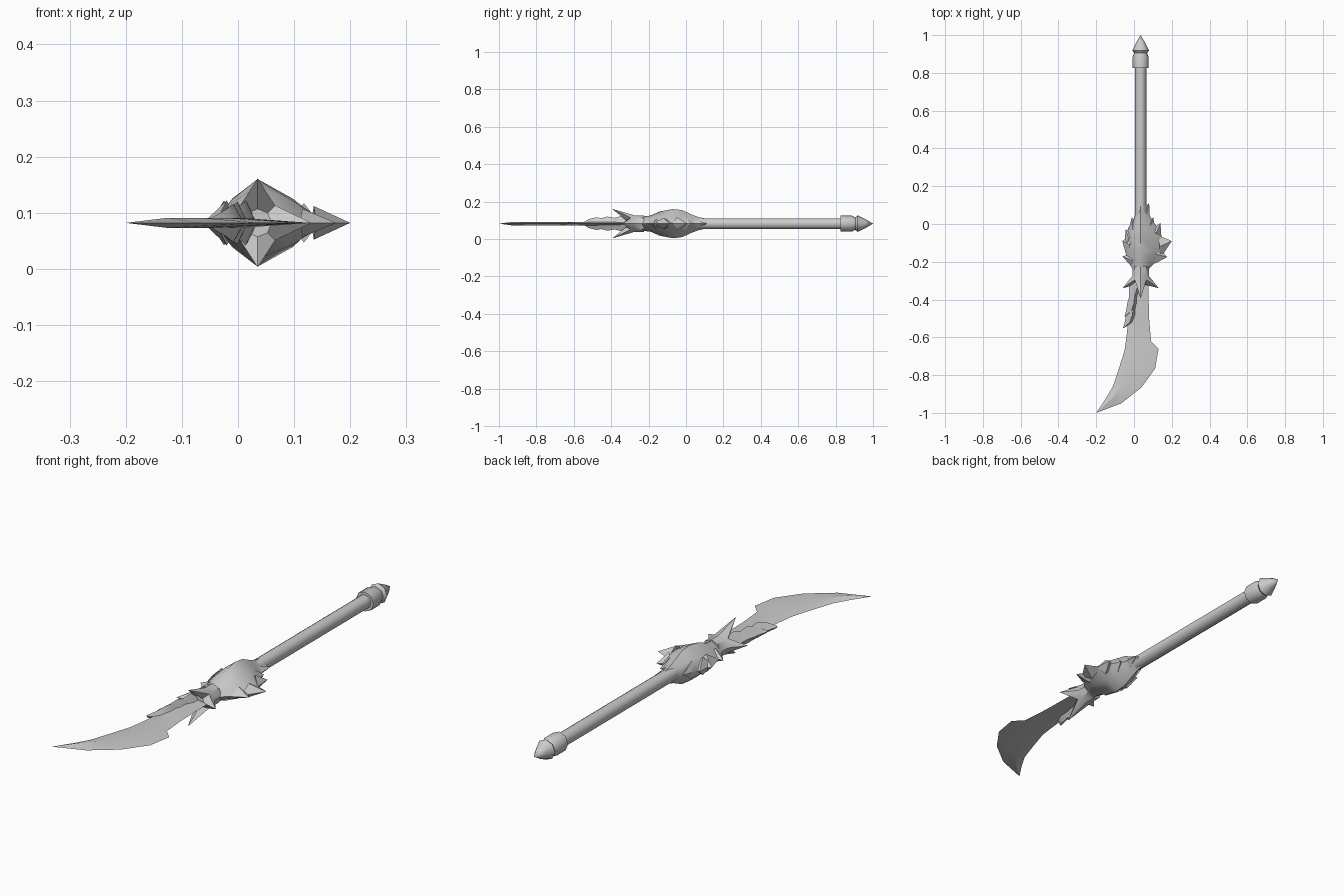
import bpy, bmesh, math

if "Cube" in bpy.data.objects:
    bpy.data.objects.remove(bpy.data.objects["Cube"])

CX, CZ = 0.035, 0.082   # weapon's long axis


def loft(name, rings, angle=35):
    """Skin a closed surface through equal-length point rings."""
    bm = bmesh.new()
    vr = [[bm.verts.new(p) for p in r] for r in rings]
    n = len(vr[0])
    for a, b in zip(vr, vr[1:]):
        for i in range(n):
            j = (i + 1) % n
            bm.faces.new((a[i], a[j], b[j], b[i]))
    bm.faces.new(vr[0])
    bm.faces.new(vr[-1])
    bmesh.ops.remove_doubles(bm, verts=bm.verts, dist=0.0003)
    bmesh.ops.recalc_face_normals(bm, faces=bm.faces)
    me = bpy.data.meshes.new(name)
    bm.to_mesh(me)
    bm.free()
    ob = bpy.data.objects.new(name, me)
    bpy.context.collection.objects.link(ob)
    bpy.ops.object.select_all(action='DESELECT')
    ob.select_set(True)
    bpy.context.view_layer.objects.active = ob
    bpy.ops.object.shade_smooth_by_angle(angle=math.radians(angle))
    return ob


def circle(y, r, n=8):
    return [(CX + r * math.cos(2 * math.pi * i / n), y,
             CZ + r * math.sin(2 * math.pi * i / n)) for i in range(n)]


def diamond(left, right, mid, h):
    """Diamond section: left/right edge points (x, y), ridge above and below mid."""
    return [(*left, CZ), (*mid, CZ + h), (*right, CZ), (*mid, CZ - h)]


def spike(name, a, b, tip, h):
    mid = ((a[0] + b[0]) / 2, (a[1] + b[1]) / 2)
    loft(name, [diamond(a, b, mid, h), diamond(tip, tip, tip, 0)])


# Shaft and turned pommel
loft("shaft", [circle(-0.3, 0.03, 10), circle(0.84, 0.03, 10)], 50)
loft("pommel", [circle(y, r) for y, r in (
    (0.825, 0.043), (0.885, 0.043), (0.905, 0.034), (0.918, 0.044),
    (0.96, 0.024), (1.0, 0.0))], 50)

# Swollen guard body with diamond-like sections
rings = []
for y, xl, xr, h in ((-0.235, -0.01, 0.08, 0.038), (-0.19, -0.035, 0.125, 0.043),
                     (-0.14, -0.045, 0.155, 0.065), (-0.07, -0.045, 0.145, 0.078),
                     (-0.02, -0.03, 0.125, 0.072), (0.03, 0.0, 0.09, 0.049),
                     (0.07, 0.01, 0.075, 0.034), (0.105, 0.03, 0.07, 0.027)):
    k = 0.56
    rings.append([(CX + (c * (xr - CX) if c > 0 else c * (CX - xl)), y, CZ + s * h)
                  for c, s in ((1, 0), (k, k), (0, 1), (-k, k),
                               (-1, 0), (-k, -k), (0, -1), (k, -k))])
loft("guard", rings, 60)

# Flame-like points around the guard rim
for i, (a, b, tip, h) in enumerate((
        ((-0.01, -0.23), (0.0, -0.16), (-0.062, -0.17), 0.03),
        ((-0.04, -0.17), (0.0, -0.05), (-0.062, -0.09), 0.04),
        ((-0.05, -0.12), (0.0, -0.04), (-0.045, -0.03), 0.04),
        ((-0.035, -0.06), (0.02, 0.0), (-0.012, 0.035), 0.04),
        ((0.02, 0.02), (0.085, 0.01), (0.08, 0.112), 0.035),
        ((0.06, 0.0), (0.11, -0.02), (0.102, 0.035), 0.035),
        ((0.09, -0.03), (0.145, -0.07), (0.14, 0.005), 0.035),
        ((0.13, -0.06), (0.14, -0.18), (0.2, -0.09), 0.03),
        ((0.12, -0.11), (0.11, -0.21), (0.175, -0.175), 0.025))):
    spike(f"guard_point_{i + 1}", a, b, tip, h)

# Collar flaring into four points
star = []
for i in range(8):
    t = math.pi * i / 4
    if i % 2:
        r, y = 0.044, -0.295
    elif i % 4:
        r, y = 0.079, -0.395
    else:
        r, y = 0.096, -0.34
    star.append((CX + r * math.cos(t), y, CZ + r * math.sin(t)))
loft("collar", [circle(-0.225, 0.044), circle(-0.275, 0.044), star,
                circle(-0.32, 0.025), circle(-0.32, 0.0)])

# Curved blade with a low central ridge
edge_pairs = (((-0.025, -0.29), (0.075, -0.29)), ((-0.03, -0.5), (0.08, -0.5)),
              ((-0.04, -0.6), (0.09, -0.62)), ((-0.05, -0.67), (0.13, -0.66)),
              ((-0.08, -0.765), (0.112, -0.765)), ((-0.112, -0.86), (0.04, -0.865)),
              ((-0.15, -0.925), (-0.068, -0.95)))
rings = []
for l, r in edge_pairs:
    mid = (l[0] * 0.7 + r[0] * 0.3, l[1] * 0.7 + r[1] * 0.3)
    rings.append(diamond(l, r, mid, 0.009))
tip = (-0.2, -1.0)
rings.append(diamond(tip, tip, tip, 0))
loft("blade", rings, 20)

# Overlapping scales wrapping the back of the blade
for i, (y, x, s) in enumerate(((-0.29, -0.02, 1.0), (-0.36, -0.035, 0.95), (-0.42, -0.042, 0.85))):
    rings = []
    for d, xl, xr, h in ((0, 0.015, 0.055, 0.028), (0.06, 0.0, 0.052, 0.04),
                         (0.1, -0.007, 0.035, 0.028), (0.13, -0.016, -0.01, 0.006)):
        rings.append(diamond((x + xl, y - d), (x + xr, y - d),
                             (x + xl * 0.35 + xr * 0.65, y - d), h * s))
    loft(f"scale_{i + 1}", rings)
